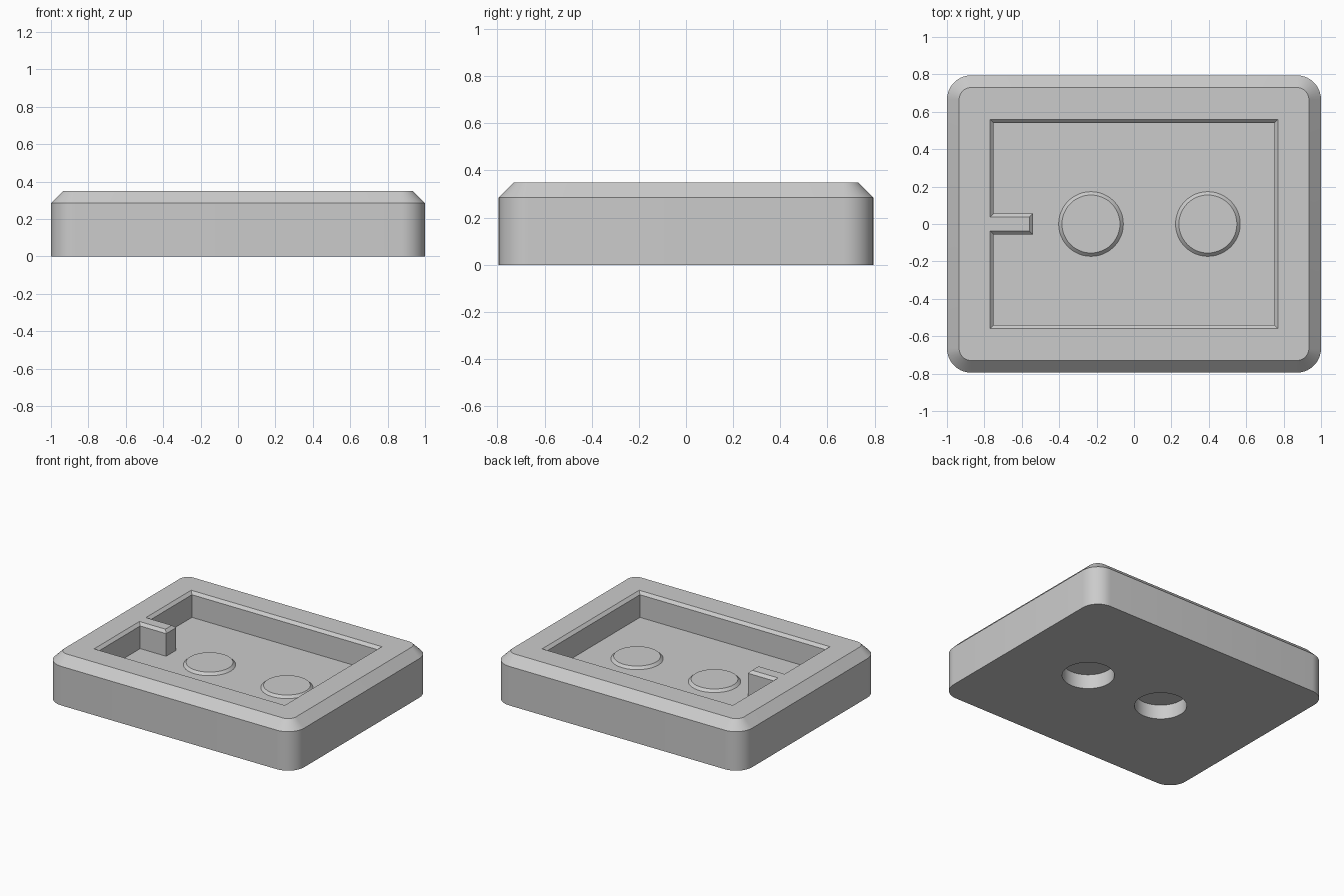
import bpy, bmesh
from math import cos, sin, pi, radians
from mathutils import Vector

default = bpy.data.objects.get("Cube")
if default:
    bpy.data.objects.remove(default, do_unlink=True)

HALF_X, HALF_Y, HEIGHT = 1.0, 0.795, 0.35
BEVEL, CORNER = 0.065, 0.13
FLOOR, LIP = 0.165, 0.02
STUD_R, STUD_TOP, SOCKET_TOP = 0.173, 0.183, 0.105
STUD_XS = (-0.23, 0.395)

grey = bpy.data.materials.new("light_grey")
grey.use_nodes = True
colour = (0.6, 0.6, 0.6, 1)
grey.diffuse_color = colour
grey.node_tree.nodes["Principled BSDF"].inputs["Base Color"].default_value = colour

bm = bmesh.new()


def ring(points, z):
    return [bm.verts.new((x, y, z)) for x, y in points]


def rounded(inset, steps=10):
    """Rounded rectangle, counter-clockwise."""
    r = CORNER - inset
    centres = [(1, 1), (-1, 1), (-1, -1), (1, -1)]
    pts = []
    for q, (sx, sy) in enumerate(centres):
        for i in range(steps + 1):
            a = (q + i / steps) * pi / 2
            pts.append((sx * (HALF_X - CORNER) + r * cos(a),
                        sy * (HALF_Y - CORNER) + r * sin(a)))
    return pts


def pocket(d):
    """Pocket outline with a tab jutting in from the -x wall."""
    x, y, t, end = 0.77 - d, 0.56 - d, 0.037 + d, -0.56 + d
    return [(x, y), (-x, y), (-x, t), (end, t),
            (end, -t), (-x, -t), (-x, -y), (x, -y)]


def circle(cx, r, n=48):
    return [(cx + r * cos(2 * pi * i / n), r * sin(2 * pi * i / n)) for i in range(n)]


def loft(*rings):
    for a, b in zip(rings, rings[1:]):
        n = len(a)
        for i in range(n):
            j = (i + 1) % n
            bm.faces.new((a[i], a[j], b[j], b[i]))


def fill(*rings):
    """Flat fill between an outer ring and any holes."""
    edges = [bm.edges.get((r[i - 1], r[i])) for r in rings for i in range(len(r))]
    bmesh.ops.triangle_fill(bm, edges=edges, use_beauty=True, normal=Vector((0, 0, 1)))


# Outer shell
base = ring(rounded(0), 0)
rim = ring(rounded(BEVEL), HEIGHT)
loft(base, ring(rounded(0), HEIGHT - BEVEL), rim)

# Pocket with chamfered lip
lip = ring(pocket(0), HEIGHT)
floor = ring(pocket(LIP), FLOOR)
loft(lip, ring(pocket(LIP), HEIGHT - LIP), floor)
fill(rim, lip)

# Raised studs in the pocket and round sockets underneath
stud_feet, sockets = [], []
for cx in STUD_XS:
    foot = ring(circle(cx, STUD_R), FLOOR)
    top = ring(circle(cx, STUD_R - (STUD_TOP - FLOOR)), STUD_TOP)
    loft(foot, top)
    bm.faces.new(top)
    stud_feet.append(foot)
    mouth = ring(circle(cx, STUD_R), 0)
    ceiling = ring(circle(cx, STUD_R), SOCKET_TOP)
    loft(mouth, ceiling)
    bm.faces.new(ceiling)
    sockets.append(mouth)
fill(floor, *stud_feet)
fill(base, *sockets)

bmesh.ops.recalc_face_normals(bm, faces=bm.faces)
mesh = bpy.data.meshes.new("tray_body")
bm.to_mesh(mesh)
bm.free()
mesh.materials.append(grey)
tray = bpy.data.objects.new("tray_body", mesh)
bpy.context.collection.objects.link(tray)

bpy.ops.object.select_all(action='DESELECT')
tray.select_set(True)
bpy.context.view_layer.objects.active = tray
bpy.ops.object.shade_smooth_by_angle(angle=radians(30))
